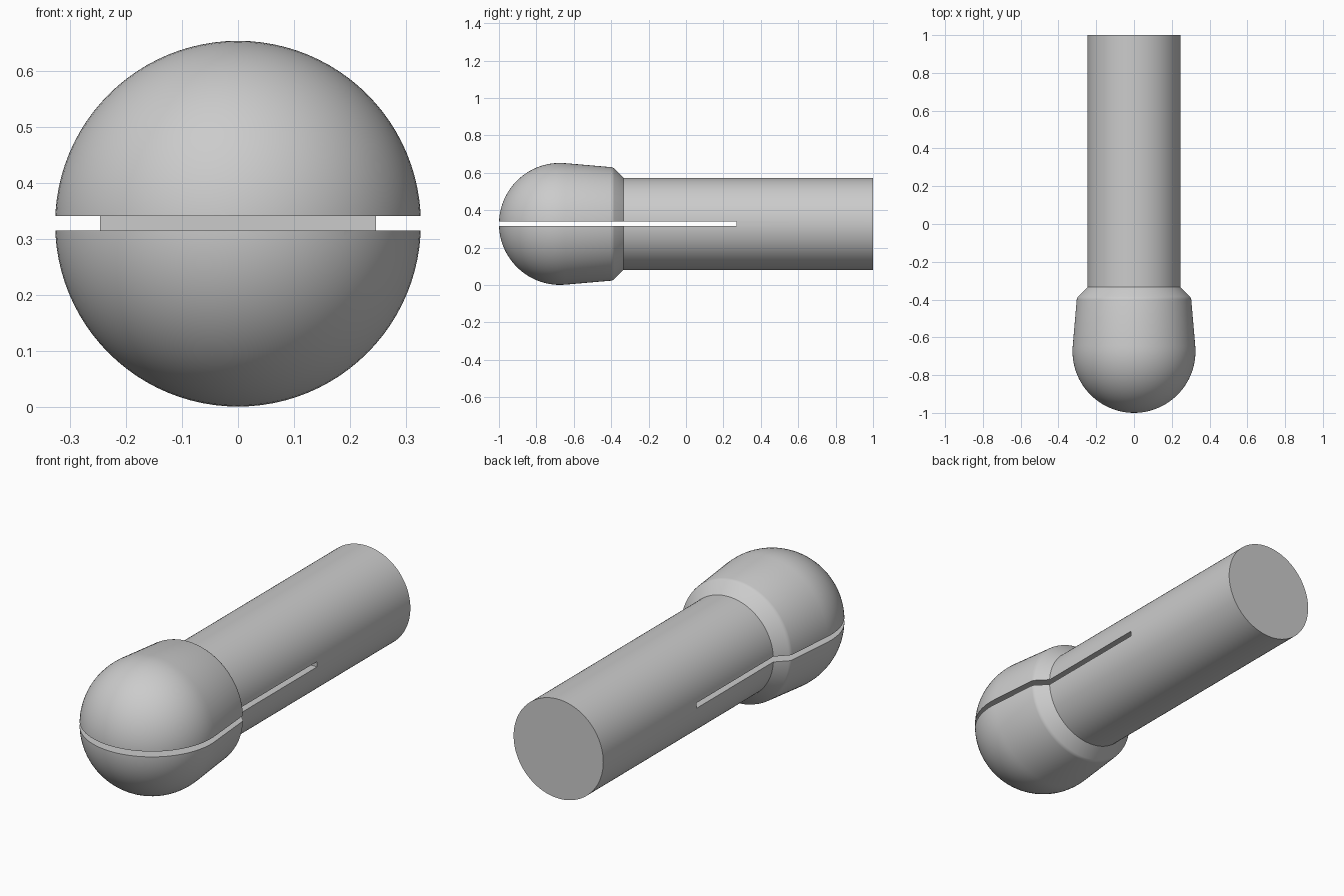
import bpy, bmesh
from math import sin, cos, pi, radians

if "Cube" in bpy.data.objects:
    bpy.data.objects.remove(bpy.data.objects["Cube"])

CZ = 0.327        # axis height
R_HEAD, R_SHAFT = 0.326, 0.246
SEGS = 96

# Profile (y, radius): round nose, tapered head, chamfered shoulder, shaft
cy = -1 + R_HEAD
profile = [(cy - R_HEAD * cos(a), R_HEAD * sin(a))
           for a in (radians(95) * i / 24 for i in range(25))]
profile += [(-0.400, 0.3035), (-0.391, 0.301), (-0.384, 0.296),
            (-0.334, R_SHAFT), (1.0, R_SHAFT), (1.0, 0.0)]

# Lathe the pin around the y axis
bm = bmesh.new()
verts = [bm.verts.new((0, y, CZ + r)) for y, r in profile]
edges = [bm.edges.new(p) for p in zip(verts, verts[1:])]
bmesh.ops.spin(bm, geom=verts + edges, cent=(0, 0, CZ), axis=(0, 1, 0),
               angle=2 * pi, steps=SEGS, use_duplicate=False)
bmesh.ops.remove_doubles(bm, verts=bm.verts, dist=1e-5)
bmesh.ops.recalc_face_normals(bm, faces=bm.faces)
mesh = bpy.data.meshes.new("split_pin")
bm.to_mesh(mesh)
bm.free()
pin = bpy.data.objects.new("split_pin", mesh)
bpy.context.collection.objects.link(pin)

# Slot through the head and part of the shaft
Y0, Y1 = -1.2, 0.27
bpy.ops.mesh.primitive_cube_add(size=1, location=(0, (Y0 + Y1) / 2, CZ + 0.0008))
slot = bpy.context.object
slot.name = "slot_cutter"
slot.scale = (1, Y1 - Y0, 0.0265)
slot.hide_render = True
cut = pin.modifiers.new("slot", 'BOOLEAN')
cut.operation = 'DIFFERENCE'
cut.solver = 'EXACT'
cut.object = slot

# Apply the cut, then smooth the curved surfaces
bpy.ops.object.select_all(action='DESELECT')
pin.select_set(True)
bpy.context.view_layer.objects.active = pin
bpy.ops.object.modifier_apply(modifier="slot")
bpy.data.objects.remove(slot)
bpy.ops.object.shade_smooth_by_angle(angle=radians(30))
